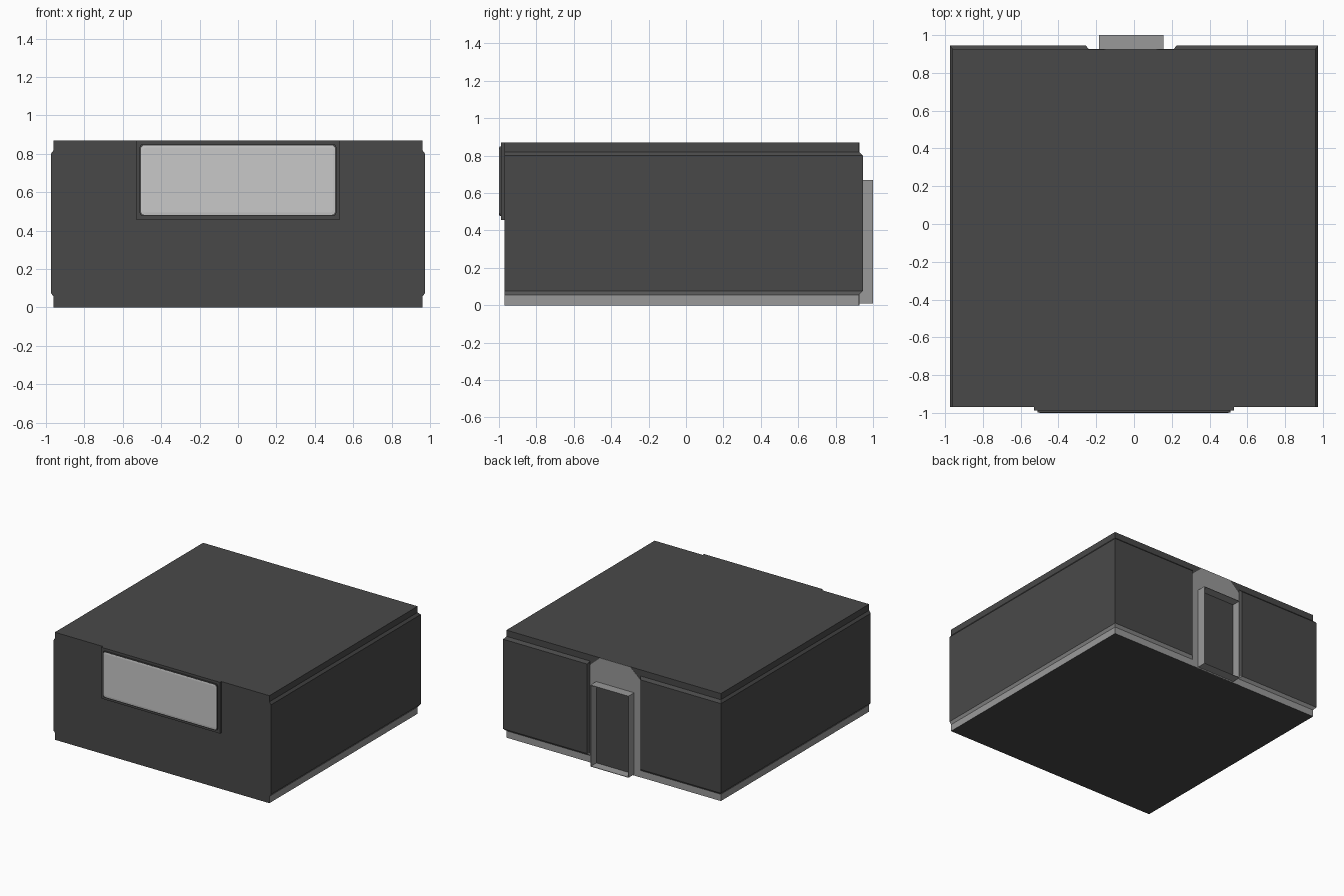
import bpy, bmesh, math

if "Cube" in bpy.data.objects:
    bpy.data.objects.remove(bpy.data.objects["Cube"])


def material(name, v):
    m = bpy.data.materials.new(name)
    m.diffuse_color = (v, v, v, 1)
    m.use_nodes = True
    m.node_tree.nodes["Principled BSDF"].inputs["Base Color"].default_value = m.diffuse_color
    return m


DARK = material("charcoal", 0.066)
GREY = material("mid grey", 0.32)
LIGHT = material("light grey", 0.58)


def loft(name, loops, mats, caps=(True, True), rule=None):
    """Skin a stack of matching point loops, capping either end."""
    bm = bmesh.new()
    rings = [[bm.verts.new(p) for p in loop] for loop in loops]
    n = len(rings[0])
    for a, b in zip(rings, rings[1:]):
        for i in range(n):
            j = (i + 1) % n
            bm.faces.new((a[i], a[j], b[j], b[i]))
    if caps[0]:
        bm.faces.new(rings[0][::-1])
    if caps[1]:
        bm.faces.new(rings[-1])
    bmesh.ops.recalc_face_normals(bm, faces=bm.faces)
    if rule:
        for f in bm.faces:
            f.material_index = rule(f)
    me = bpy.data.meshes.new(name)
    bm.to_mesh(me)
    bm.free()
    for m in mats:
        me.materials.append(m)
    ob = bpy.data.objects.new(name, me)
    bpy.context.collection.objects.link(ob)
    return ob


def rect(x0, x1, z0, z1, y):
    return [(x0, y, z0), (x1, y, z0), (x1, y, z1), (x0, y, z1)]


def rounded(hx, z0, z1, r, y, seg=4):
    pts = []
    corners = ((hx - r, z1 - r), (-hx + r, z1 - r), (-hx + r, z0 + r), (hx - r, z0 + r))
    for k, (cx, cz) in enumerate(corners):
        for s in range(seg + 1):
            a = math.pi / 2 * (k + s / seg)
            pts.append((cx + r * math.cos(a), y, cz + r * math.sin(a)))
    return pts


# Core building block; the low plinth band is grey on the sides and back
def floor_loop(z):
    return [(-.96, -.97, z), (.96, -.97, z), (.96, .925, z), (-.96, .925, z)]


def plinth(f):
    c = f.calc_center_median()
    return int(c.z < .055 and abs(f.normal.z) < .5 and f.normal.y > -.5)


loft("building_core", [floor_loop(z) for z in (0, .055, .87)], [DARK, GREY], rule=plinth)


# Raised wall panels, wrapping from each side round to the back
def panel_loop(s, z, out):
    x, y = (.975, .945) if out else (.96, .925)
    xi = .225 if out else .21
    pts = [(.955, -.97), (x, -.97), (x, y), (xi, y), (.21, .92), (.955, .92)]
    shift = -.03 if s < 0 else 0   # the doorway sits slightly off centre
    return [(s * px + (shift if px < .5 else 0), py, z) for px, py in pts]


for side, s in (("right", 1), ("left", -1)):
    loft(side + "_wall_panel",
         [panel_loop(s, z, o) for z, o in ((.055, 0), (.075, 1), (.8, 1), (.82, 0))],
         [DARK, GREY],
         rule=lambda f: int(f.calc_center_median().z < .075 and f.normal.y > -.5))

# Grey strip of wall behind the doorway, with clipped upper corners
strip = [(-.24, 0), (.21, 0), (.21, .79), (.12, .87), (-.15, .87), (-.24, .79)]
loft("doorway_wall", [[(x, y, z) for x, z in strip] for y in (.92, .927)], [GREY])

# Thin open door surround and the dark door inside it
X0, X1, Z0, Z1, T = -.185, .155, .01, .67, .004
inner = (X0 + T, X1 - T, Z0 + T, Z1 - T)
loft("door_surround", [rect(X0, X1, Z0, Z1, .92), rect(X0, X1, Z0, Z1, 1),
                       rect(*inner, 1), rect(*inner, .92)], [GREY], caps=(False, False))
loft("door", [rect(*inner, .92), rect(*inner, .93)], [DARK])

# Front window: backing frame, raised bezel, light pane
loft("window_frame", [rect(-.53, .53, .455, .87, y) for y in (-.96, -.988)], [DARK])
loft("window_bezel", [rounded(.512, .476, .85, .016, y) for y in (-.98, -.998)], [DARK])
loft("window_pane", [rounded(.506, .482, .844, .02, -.995),
                     rounded(.506, .482, .844, .02, -.9985),
                     rounded(.494, .494, .832, .016, -1)], [LIGHT])
